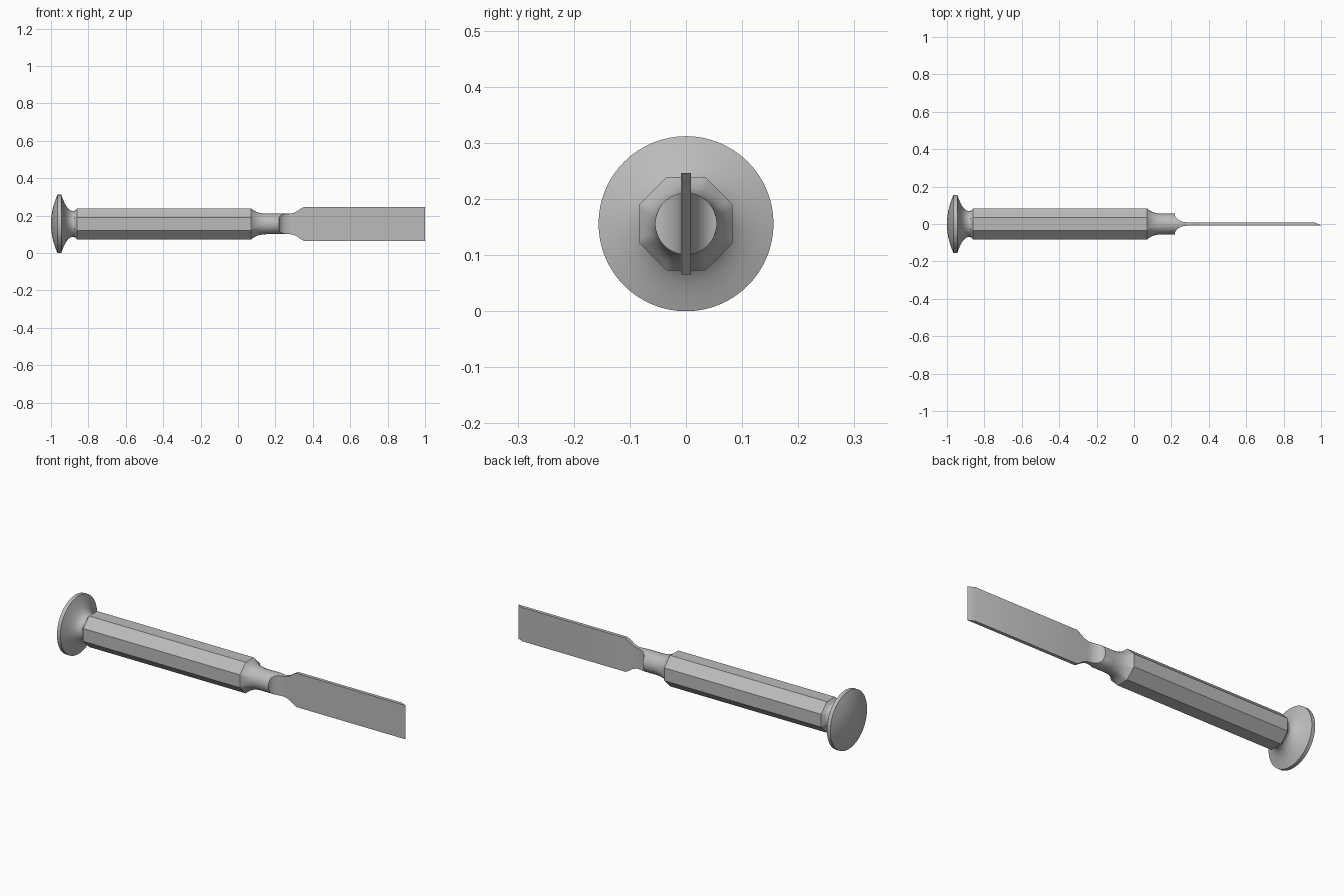
import bpy, bmesh
from math import pi, sin, cos, acos, radians

cube = bpy.data.objects.get("Cube")
if cube:
    bpy.data.objects.remove(cube, do_unlink=True)

AXIS_Z = 0.156      # height of the tool's long axis
FLAT = 0.083        # centre to flat of the octagonal grip
NECK = 0.055        # radius of the round neck
THICK = 0.009       # half thickness of the blade

steel = bpy.data.materials.new("satin_steel")
steel.use_nodes = True
grey = (0.5, 0.5, 0.5, 1)
steel.diffuse_color = grey
steel.node_tree.nodes["Principled BSDF"].inputs["Base Color"].default_value = grey


def loft(name, rings):
    """Skin rings of (x, y, z) points, z measured from the axis, and cap both ends."""
    bm = bmesh.new()
    loops = [[bm.verts.new((x, y, z + AXIS_Z)) for x, y, z in ring] for ring in rings]
    for a, b in zip(loops, loops[1:]):
        for i in range(len(a)):
            j = (i + 1) % len(a)
            bm.faces.new((a[i], a[j], b[j], b[i]))
    bm.faces.new(loops[0])
    bm.faces.new(loops[-1])
    bmesh.ops.recalc_face_normals(bm, faces=bm.faces)
    mesh = bpy.data.meshes.new(name)
    bm.to_mesh(mesh)
    bm.free()
    mesh.materials.append(steel)
    obj = bpy.data.objects.new(name, mesh)
    bpy.context.collection.objects.link(obj)
    bpy.ops.object.select_all(action='DESELECT')
    obj.select_set(True)
    bpy.context.view_layer.objects.active = obj
    bpy.ops.object.shade_smooth_by_angle(angle=radians(30))
    return obj


def section(x, r, roundness=1.0, n=64):
    """Cross-section that blends from an octagon (0) to a circle (1)."""
    ring = []
    for i in range(n):
        a = 2 * pi * i / n
        off = (a + pi / 8) % (pi / 4) - pi / 8
        d = r * (roundness + (1 - roundness) / cos(off))
        ring.append((x, d * cos(a), d * sin(a)))
    return ring


def clipped_circle(x, r, h, n=20):
    """Circle with its front and back sliced flat at y = +-h."""
    a0 = acos(min(h / r, 1))
    half = [a0 + (pi - 2 * a0) * i / n for i in range(n + 1)]
    angles = half + [a + pi for a in half]
    return [(x, r * cos(a), r * sin(a)) for a in angles]


# Octagonal grip, its ends fairing into round necks
loft("handle", [section(*p) for p in (
    (-0.885, 0.069, 1), (-0.875, 0.070, 0.8), (-0.868, 0.075, 0.4), (-0.86, FLAT, 0),
    (0.07, FLAT, 0), (0.083, 0.073, 0.35), (0.097, 0.065, 0.7),
    (0.115, 0.059, 0.9), (0.135, 0.056, 1), (0.155, NECK, 1))])

# Flared striking cap with a shallow domed end
flare = [(-0.885, 0.069), (-0.895, 0.072), (-0.905, 0.079), (-0.915, 0.090),
         (-0.925, 0.107), (-0.935, 0.129), (-0.945, 0.156)]
dome = [(-1 + 0.035 * (k / 8) ** 2, 0.156 * k / 8) for k in range(8, 0, -1)]
dome.append((-1, 0.002))
loft("striking_cap", [section(x, r) for x, r in flare + dome])

# Round neck, scooped on both sides down to the blade thickness
neck = [clipped_circle(0.155, NECK, NECK * 0.999), clipped_circle(0.218, NECK, NECK * 0.999)]
for k in range(1, 15):
    a = pi / 2 * k / 14
    neck.append(clipped_circle(0.285 - 0.067 * cos(a), NECK,
                               NECK - (NECK - THICK - 0.0003) * sin(a)))
loft("scooped_neck", neck)

# Flat blade with curved shoulders and a single-sided cutting edge
outline = [(0.235, 0.050), (0.27, 0.0535), (0.285, 0.0555), (0.30, 0.060), (0.313, 0.066),
           (0.325, 0.074), (0.335, 0.081), (0.352, 0.0905), (0.965, 0.0905), (1.0, 0.0905)]
blade = []
for x, w in outline:
    back = THICK if x < 0.99 else -THICK + 0.002
    blade.append([(x, -THICK, -w), (x, back, -w), (x, back, w), (x, -THICK, w)])
loft("blade", blade)
